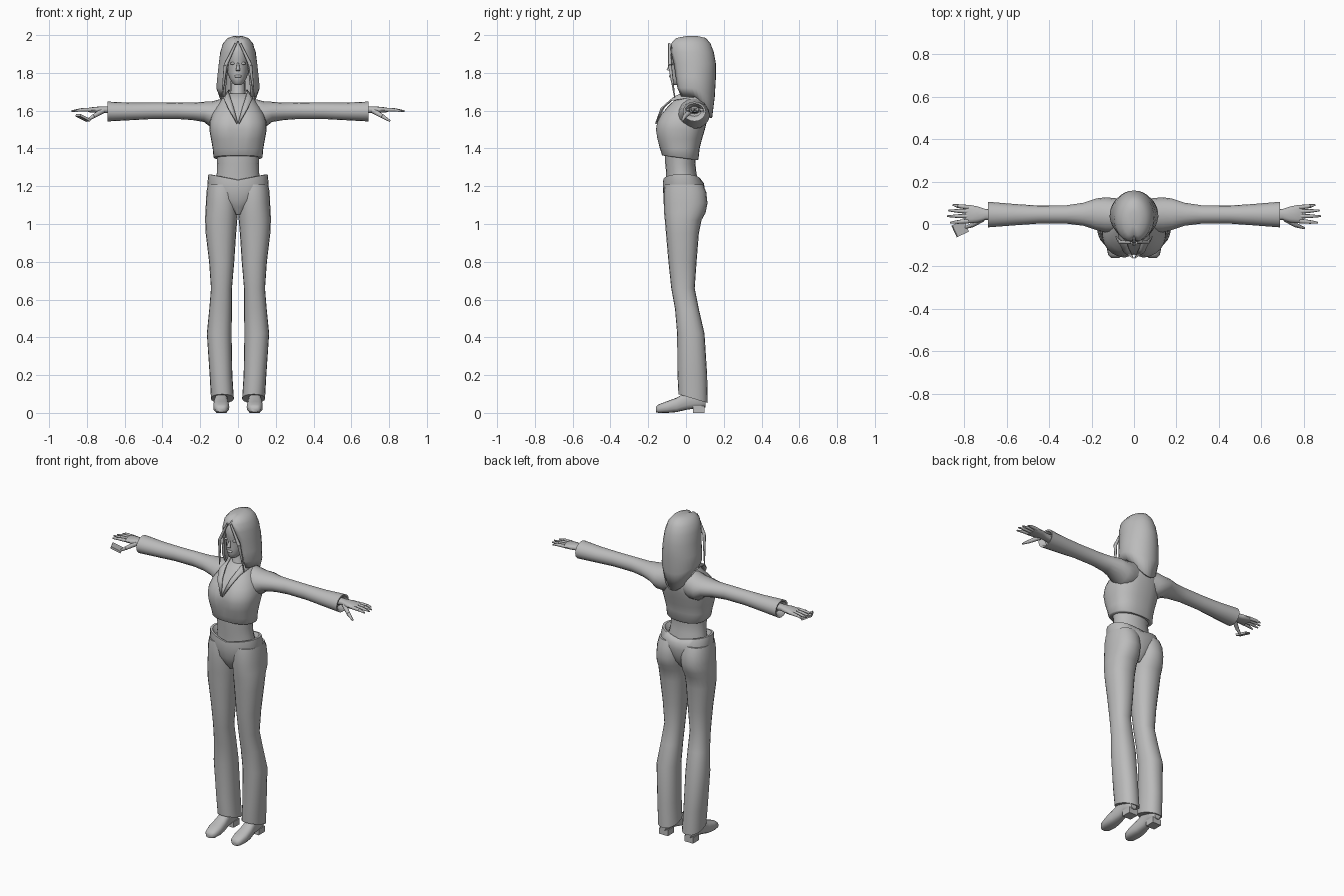
import bpy, bmesh, math
from mathutils import Vector, Matrix

old = bpy.data.objects.get("Cube")
if old:
    bpy.data.objects.remove(old, do_unlink=True)

grey = bpy.data.materials.new("plain_grey")
grey.use_nodes = True
grey.diffuse_color = (0.5, 0.5, 0.5, 1)
grey.node_tree.nodes["Principled BSDF"].inputs["Base Color"].default_value = (0.5, 0.5, 0.5, 1)


def finish(name, bm, angle=50):
    bmesh.ops.recalc_face_normals(bm, faces=bm.faces)
    mesh = bpy.data.meshes.new(name)
    bm.to_mesh(mesh)
    bm.free()
    mesh.materials.append(grey)
    ob = bpy.data.objects.new(name, mesh)
    bpy.context.collection.objects.link(ob)
    bpy.ops.object.select_all(action='DESELECT')
    ob.select_set(True)
    bpy.context.view_layer.objects.active = ob
    bpy.ops.object.shade_smooth_by_angle(angle=math.radians(angle))
    return ob


def spow(v, e):
    return math.copysign(abs(v) ** e, v)


def skin(bm, rows, closed):
    n = len(rows[0])
    for a, b in zip(rows, rows[1:]):
        for i in range(n if closed else n - 1):
            j = (i + 1) % n
            bm.faces.new((a[i], a[j], b[j], b[i]))


# rings: (w, u_min, u_max, v_min, v_max); place turns (u, v, w) into a point
def loft(name, rings, place, n=20, square=1.0, tweak=None):
    bm = bmesh.new()
    rows = []
    for w, u0, u1, v0, v1 in rings:
        row = []
        for i in range(n):
            t = math.tau * i / n
            u = (u0 + u1) / 2 + (u1 - u0) / 2 * spow(math.cos(t), square)
            v = (v0 + v1) / 2 + (v1 - v0) / 2 * spow(math.sin(t), square)
            p = Vector(place(u, v, w))
            row.append(bm.verts.new(tweak(p) if tweak else p))
        rows.append(row)
    skin(bm, rows, True)
    bm.faces.new(rows[0])
    bm.faces.new(rows[-1])
    return finish(name, bm)


def upright(u, v, w):
    return (u, v, w)


# symmetric upright rings: (z, half_width, y_front, y_back)
def column(name, rings, **kw):
    return loft(name, [(z, -r, r, f, b) for z, r, f, b in rings], upright, **kw)


def tube(name, a, b, r1, r2, n=8):
    a, b = Vector(a), Vector(b)
    d = b - a
    m = Matrix.Translation((a + b) / 2) @ d.to_track_quat('Z', 'Y').to_matrix().to_4x4()
    bm = bmesh.new()
    bmesh.ops.create_cone(bm, cap_ends=True, segments=n, radius1=r1, radius2=r2,
                          depth=d.length, matrix=m)
    return finish(name, bm)


def box(name, centre, size, turn=None):
    m = Matrix.Translation(centre) @ (turn or Matrix()) @ Matrix.Diagonal((*size, 1))
    bm = bmesh.new()
    bmesh.ops.create_cube(bm, size=1, matrix=m)
    return finish(name, bm, 30)


def blob(name, centre, size):
    bm = bmesh.new()
    bmesh.ops.create_uvsphere(bm, u_segments=12, v_segments=8, radius=1,
                              matrix=Matrix.Translation(centre) @ Matrix.Diagonal((*size, 1)))
    return finish(name, bm)


# Torso: bare waist, cropped jacket with a shallow cleft between the breasts
column("midriff", [(1.2, .125, -.105, .07), (1.27, .112, -.105, .055),
                   (1.32, .11, -.11, .05), (1.38, .115, -.11, .055)])


def chest_shape(p):
    if p.y < -.05 and 1.42 < p.z < 1.6:
        p.y += .018 * max(0, 1 - abs(p.x) / .045)
    if p.z < 1.37:
        p.z -= (p.y + .03) * .13
    return p


column("jacket", [(1.35, .124, -.125, .062), (1.355, .13, -.128, .066), (1.4, .134, -.138, .072),
                  (1.45, .143, -.155, .085), (1.5, .152, -.162, .1), (1.54, .15, -.155, .11),
                  (1.58, .138, -.135, .118), (1.62, .115, -.098, .118), (1.655, .09, -.062, .108),
                  (1.69, .055, -.03, .085)], n=28, square=.82, tweak=chest_shape)

# Pelvis, with a waistband that dips at the middle
column("trouser_hips", [(1.05, .02, -.075, .045), (1.09, .07, -.1, .075), (1.13, .115, -.117, .09),
                        (1.18, .152, -.122, .1), (1.215, .162, -.123, .095), (1.25, .157, -.12, .078),
                        (1.252, .143, -.112, .07), (1.225, .12, -.105, .06)], n=28, square=.88,
       tweak=lambda p: Vector((p.x, p.y, p.z + (abs(p.x) * .2 - .018 if p.z > 1.22 else 0))))

# Lower legs, sleeves, hands and shoes for each side
for side, s in (("left", 1), ("right", -1)):
    leg = [(.075, .022, .143, -.04, .115), (.2, .03, .15, -.045, .112), (.42, .034, .165, -.047, .098),
           (.55, .032, .152, -.058, .068), (.66, .032, .143, -.078, .046), (.8, .02, .153, -.093, .056),
           (.95, .01, .171, -.106, .068), (1.02, .004, .174, -.112, .082), (1.06, 0, .173, -.116, .104),
           (1.11, -.002, .17, -.118, .114), (1.17, -.002, .167, -.118, .107), (1.21, .005, .16, -.112, .09)]
    loft(side + "_trouser_leg", leg, lambda u, v, w: (s * u, v, w), square=.9,
         tweak=lambda p: Vector((p.x, p.y, p.z - (p.y - .04) * .3 if p.z < .1 else p.z)))

    def along_x(u, v, w):
        return (s * w, u, v)

    sleeve = [(.03, -.02, .105, 1.52, 1.675), (.09, -.045, .122, 1.5, 1.662), (.135, -.04, .126, 1.505, 1.65),
              (.18, -.028, .12, 1.54, 1.647), (.24, -.008, .1, 1.55, 1.642), (.32, .002, .088, 1.556, 1.643),
              (.45, .002, .087, 1.556, 1.642), (.56, -.006, .094, 1.55, 1.642), (.69, -.016, .105, 1.543, 1.648),
              (.688, -.006, .095, 1.553, 1.638), (.66, .01, .08, 1.57, 1.625)]
    loft(side + "_sleeve", sleeve, along_x, n=16)

    palm = [(.65, .018, .07, 1.582, 1.624), (.7, .02, .07, 1.588, 1.622), (.735, .008, .082, 1.588, 1.622),
            (.775, .004, .09, 1.59, 1.618), (.795, .008, .087, 1.593, 1.612)]
    loft(side + "_palm", palm, along_x, n=12, square=.8)

    fingers = [("index", .014, .006, .868), ("middle", .037, .037, .882),
               ("ring", .059, .064, .876), ("little", .079, .09, .855)]
    for label, y0, y1, tip in fingers:
        knuckle = (s * .83, (y0 + y1) / 2, 1.604)
        tube(f"{side}_{label}_finger_base", (s * .78, y0, 1.605), knuckle, .011, .009)
        tube(f"{side}_{label}_finger_tip", knuckle, (s * tip, y1, 1.598), .009, .004)
    tube(side + "_thumb_base", (s * .715, .025, 1.6), (s * .765, -.006, 1.57), .015, .011)
    tube(side + "_thumb_tip", (s * .765, -.006, 1.57), (s * .805, -.02, 1.545), .011, .005)

    shoe = [(-.16, .07, .108, .004, .032), (-.145, .054, .122, 0, .045), (-.1, .046, .131, 0, .062),
            (-.05, .049, .13, .004, .08), (0, .056, .122, .016, .11), (.05, .054, .122, .024, .13),
            (.085, .054, .12, .026, .12), (.103, .066, .108, .03, .1)]
    loft(side + "_shoe", shoe, lambda u, v, w: (s * u, w, v), n=16, square=.75)
    box(side + "_shoe_heel", (s * .087, .068, .018), (.06, .06, .036))

    # Lapel folded along the neckline
    bm = bmesh.new()
    inner = [(.045, .07, 1.71), (.05, .0, 1.7), (.042, -.055, 1.675), (.025, -.115, 1.62), (.003, -.157, 1.54)]
    outer = [(.07, .085, 1.68), (.078, .0, 1.665), (.072, -.082, 1.655), (.05, -.132, 1.61), (.005, -.16, 1.53)]
    skin(bm, [[bm.verts.new((s * x, y, z)) for x, y, z in line] for line in (inner, outer)], False)
    lapel = finish(side + "_lapel", bm)
    fold = lapel.modifiers.new("thickness", 'SOLIDIFY')
    fold.thickness, fold.offset = .008, 0

# Flat card held in the right hand
box("hand_card", (-.82, -.022, 1.562), (.065, .06, .012),
    Matrix.Rotation(math.radians(25), 4, 'Z') @ Matrix.Rotation(math.radians(25), 4, 'Y'))

# Neck, head and face
column("neck", [(1.58, .05, -.1, .05), (1.64, .05, -.06, .065), (1.68, .04, -.03, .065),
                (1.78, .038, -.025, .065)], n=16)
column("head", [(1.735, .016, -.066, -.03), (1.745, .028, -.077, .0), (1.77, .044, -.083, .04),
                (1.8, .055, -.084, .08), (1.835, .062, -.082, .1), (1.87, .064, -.086, .11),
                (1.91, .062, -.09, .11), (1.95, .05, -.075, .1), (1.97, .03, -.04, .07)], n=24)
tube("nose", (0, -.08, 1.855), (0, -.092, 1.812), .004, .012)
blob("lips", (0, -.081, 1.782), (.02, .009, .008))
for side, s in (("left", 1), ("right", -1)):
    blob(side + "_eye", (s * .028, -.073, 1.85), (.014, .01, .007))


# Hair: open-fronted shell, parted in the middle and pointed at the back
# levels: (z, half_width, y_front, y_back, half_gap, back_drop)
levels = [(1.995, .022, -.02, .06, 0, 0), (1.985, .055, -.06, .105, 0, 0), (1.955, .08, -.086, .13, .008, 0),
          (1.91, .094, -.09, .147, .036, 0), (1.85, .102, -.085, .158, .057, 0), (1.78, .11, -.078, .158, .066, .01),
          (1.72, .115, -.07, .152, .072, .05), (1.675, .098, -.055, .138, .07, .115)]
bm = bmesh.new()
rows = []
for z, r, front, back, gap, drop in levels:
    start = math.asin(gap / r)
    row = []
    for i in range(25):
        t = start + (math.tau - 2 * start) * i / 24
        c = math.cos(t)
        y = (front + back) / 2 - (back - front) / 2 * c
        crease = .008 * max(0, 1 - abs(r * math.sin(t)) / .02) if z > 1.94 and c > 0 else 0
        row.append(bm.verts.new((r * math.sin(t), y + crease, z - crease - drop * max(0, -c) ** 1.5)))
    rows.append(row)
skin(bm, rows, False)
bm.faces.new(rows[0])
bmesh.ops.remove_doubles(bm, verts=bm.verts, dist=.0005)
hair = finish("hair", bm)
shell = hair.modifiers.new("thickness", 'SOLIDIFY')
shell.thickness, shell.offset = .012, -1

# Loose locks beside the face
for side, s in (("left", 1), ("right", -1)):
    tube(side + "_lock_upper", (s * .012, -.088, 1.955), (s * .066, -.085, 1.84), .006, .01)
    tube(side + "_lock_lower", (s * .066, -.085, 1.84), (s * .085, -.06, 1.67), .01, .003)
